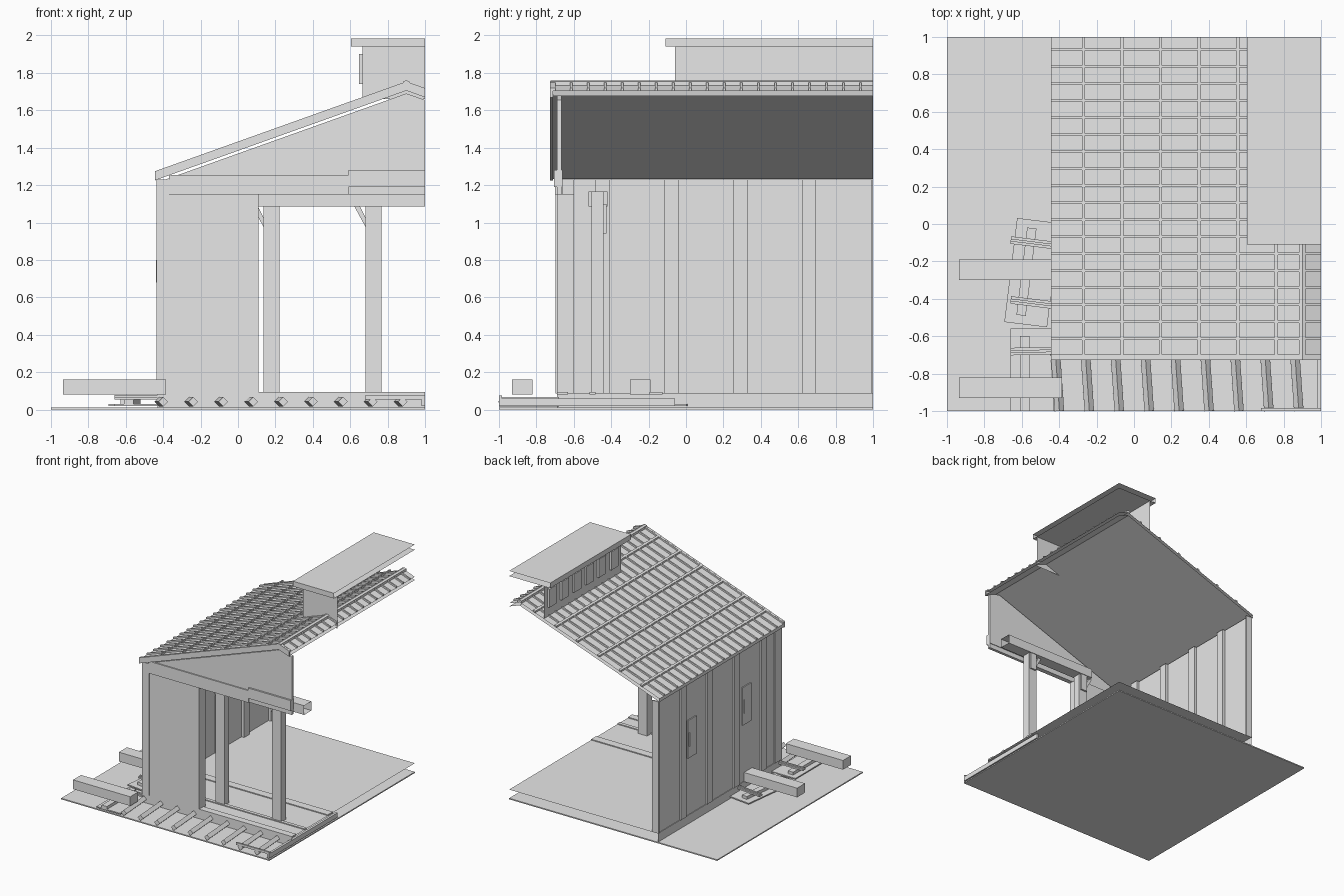
import bpy, bmesh, math
from mathutils import Matrix, Vector

cube = bpy.data.objects.get("Cube")
if cube:
    bpy.data.objects.remove(cube)

GREY = (0.8, 0.8, 0.8, 1)
grey = bpy.data.materials.new("plain grey")
grey.use_nodes = True
grey.diffuse_color = GREY
grey.node_tree.nodes["Principled BSDF"].inputs["Base Color"].default_value = GREY


def finish(name, bm, open_sides=()):
    """Turn a bmesh into an object, dropping faces that point to the open sides."""
    bmesh.ops.recalc_face_normals(bm, faces=bm.faces)
    cut = [f for f in bm.faces if any(f.normal.dot(Vector(s)) > 0.99 for s in open_sides)]
    bmesh.ops.delete(bm, geom=cut, context='FACES')
    mesh = bpy.data.meshes.new(name)
    bm.to_mesh(mesh)
    bm.free()
    mesh.materials.append(grey)
    obj = bpy.data.objects.new(name, mesh)
    bpy.context.scene.collection.objects.link(obj)
    return obj


def box(name, x, y, z, turn=0, axis='Z', open_sides=()):
    """Box from ranges, optionally turned about its own centre."""
    bm = bmesh.new()
    mid = Vector([sum(r) / 2 for r in (x, y, z)])
    size = [r[1] - r[0] for r in (x, y, z)]
    m = (Matrix.Translation(mid) @ Matrix.Rotation(math.radians(turn), 4, axis)
         @ Matrix.Diagonal((*size, 1)))
    bmesh.ops.create_cube(bm, size=1, matrix=m)
    return finish(name, bm, open_sides)


def extrude(name, profile, y, open_sides=()):
    """Extrude an x-z profile along y."""
    bm = bmesh.new()
    face = bm.faces.new([bm.verts.new((px, y[0], pz)) for px, pz in profile])
    new = bmesh.ops.extrude_face_region(bm, geom=[face])["geom"]
    bmesh.ops.translate(bm, vec=(0, y[1] - y[0], 0),
                        verts=[v for v in new if isinstance(v, bmesh.types.BMVert)])
    return finish(name, bm, open_sides)


LEFT, BACK = (1, 0, 0), (0, 1, 0)
EAVE, RIDGE, PITCH = -0.445, 0.9, 0.357


def roof_z(x):
    return 1.74 - PITCH * abs(x - RIDGE)


def roof_band(low, high, start=EAVE, end=1.0):
    """Profile following both roof slopes between two heights above the sheet."""
    xs = [start, RIDGE, end] if start < RIDGE < end else [start, end]
    return ([(x, roof_z(x) + low) for x in xs]
            + [(x, roof_z(x) + high) for x in reversed(xs)])


# Ground and raised floor
box("ground", (-1, 1), (-1, 1), (0, 0.01))
box("floor_base", (-0.43, 1), (-0.69, 1), (0.01, 0.085), open_sides=(LEFT, BACK))
for y, w in ((-0.66, 0.06), (-0.5, 0.03), (-0.16, 0.07)):
    box("floor_strip", (-0.37, 1), (y - w / 2, y + w / 2), (0.08, 0.093))

# Sleepers set on edge along the front
for i in range(9):
    x = -0.41 + i * 0.16
    bar = box("sleeper", (-0.018, 0.018), (-0.16, 0.16), (-0.018, 0.018), 45, 'Y')
    bar.location = (x, -0.84, 0.042)
    bar.rotation_euler.z = math.radians(4)
box("edge_rail", (0.98, 1), (-1, -0.06), (0.02, 0.06))
box("front_rail", (0.68, 1), (-1, -0.985), (0.055, 0.075))

# Pallets and beams beside the right wall
box("pallet_sheet", (-0.66, -0.43), (-0.54, 0.02), (0.02, 0.03), -7)
box("pallet_sheet", (-0.66, -0.43), (-1, -0.56), (0.02, 0.03))
box("pallet_runner", (-0.6, -0.55), (-0.49, -0.02), (0.025, 0.055), -7)
box("pallet_runner", (-0.61, -0.56), (-1, -0.6), (0.025, 0.055))
for y, turn in ((-0.1, -7), (-0.42, -7), (-0.68, 1)):
    box("pallet_slat", (-0.66, -0.43), (y - 0.02, y + 0.02), (0.055, 0.068), turn)
    box("pallet_ridge", (-0.66, -0.43), (y - 0.007, y + 0.007), (0.068, 0.078), turn)
for y in (-0.875, -0.245):
    box("side_beam", (-0.935, -0.385), (y - 0.055, y + 0.055), (0.08, 0.16))

# Right wall with studs and two windows
box("right_wall", (-0.425, -0.4), (-0.69, 1), (0.085, 1.23), open_sides=(BACK,))
for y0, y1 in ((-0.485, -0.41), (-0.115, -0.04), (0.255, 0.33), (0.62, 0.695), (0.99, 1)):
    box("wall_stud", (-0.437, -0.375), (y0, y1), (0.085, 1.23))
for y in (-0.22, 0.53):
    box("window_panel", (-0.433, -0.425), (y - 0.06, y + 0.06), (0.58, 0.91))
    box("window_handle", (-0.439, -0.433), (y + 0.035, y + 0.045), (0.68, 0.8))

# Front wall, gable and trim
box("corner_post", (-0.437, -0.37), (-0.697, -0.6), (0.085, 1.23))
box("front_wall", (-0.37, 0.11), (-0.69, -0.6), (0.085, 1.15))
extrude("gable", [(-0.43, 1.15), (1, 1.15), (1, 1.655), (RIDGE, 1.69), (-0.43, 1.215)],
        (-0.69, -0.665))
box("gable_trim", (-0.37, 0.59), (-0.7, -0.66), (1.15, 1.255))
box("gable_trim_end", (0.59, 1), (-0.705, -0.66), (1.19, 1.28))

# Porch posts, beam and braces
box("porch_beam", (0.1, 1), (-0.52, -0.42), (1.085, 1.165), open_sides=(LEFT,))
for x in (0.18, 0.725):
    box("porch_post", (x - 0.043, x + 0.043), (-0.505, -0.44), (0.085, 1.165))
    extrude("brace", [(x - 0.04, 0.97), (x - 0.04, 1.02), (x - 0.075, 1.09), (x - 0.105, 1.09)],
            (-0.485, -0.455))
    extrude("back_brace", [(x - 0.03, 0.94), (x + 0.03, 0.94), (x + 0.03, 1.1), (x - 0.03, 1.1)],
            (-0.44, -0.425))

# Roof sheet, slope ribs, cross laps and ridge
extrude("roof_sheet", roof_band(-0.028, 0), (-0.72, 1), open_sides=(LEFT, BACK))
for i in range(19):
    y = -0.705 + i * 0.091
    extrude("roof_rib", roof_band(0, 0.014), (y - 0.006, y + 0.006))
for i in range(6):
    x = -0.27 + i * 0.206
    extrude("roof_lap", roof_band(0, 0.014, x - 0.009, x + 0.009), (-0.72, 1))
extrude("ridge_cap", roof_band(0, 0.02, 0.882, 0.918), (-0.725, 1))
extrude("front_fascia", roof_band(-0.035, 0.014), (-0.726, -0.712))

# Roof vent box with shutters
box("vent_box", (0.665, 1), (-0.06, 1), (1.66, 1.94), open_sides=(LEFT, BACK, (0, 0, -1)))
box("vent_roof", (0.605, 1), (-0.11, 1), (1.94, 1.985), open_sides=(LEFT, BACK))
for i in range(6):
    y = 0.05 + i * 0.17
    box("vent_shutter", (0.648, 0.665), (y - 0.05, y + 0.05), (1.74, 1.9))
